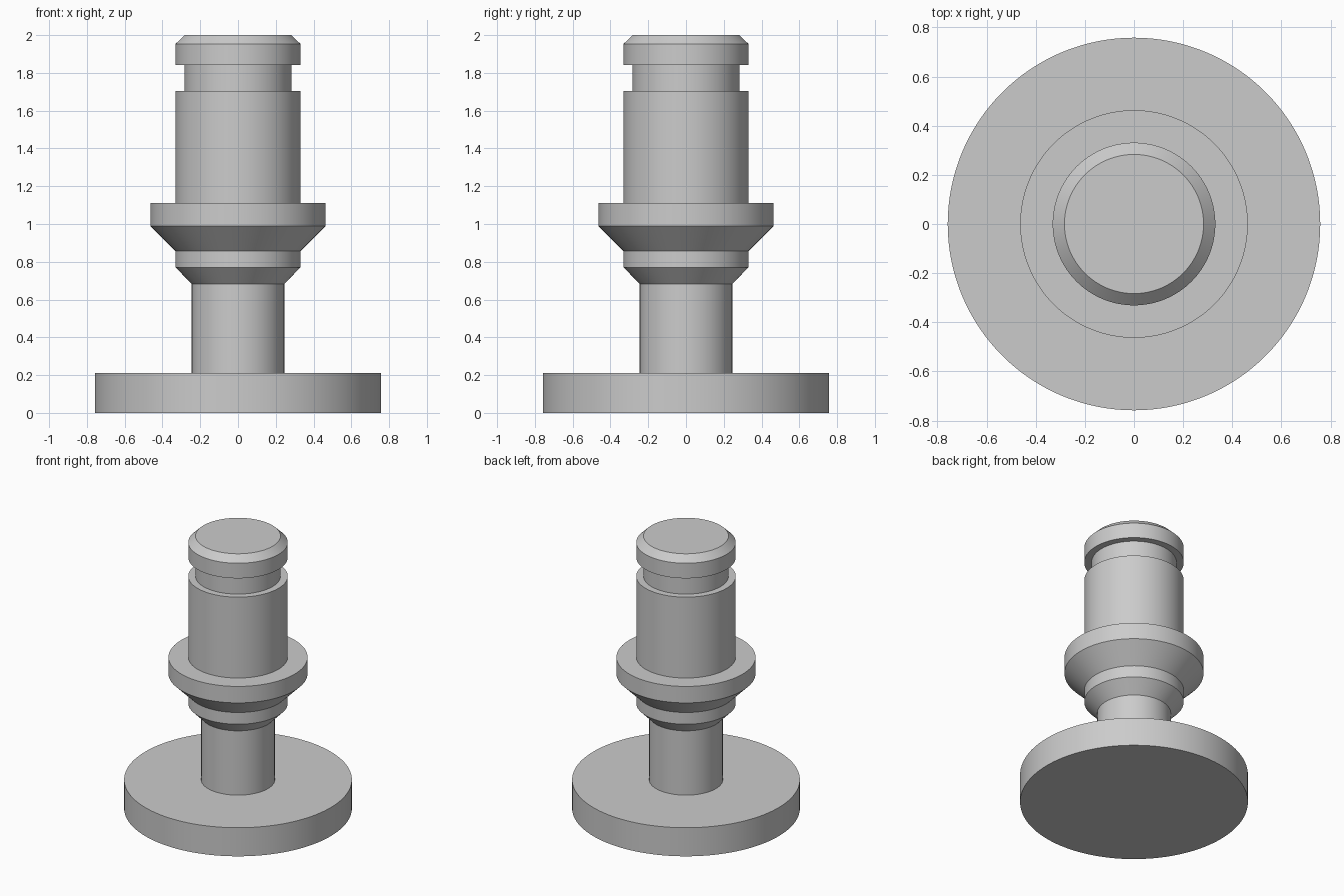
import bpy, bmesh, math

if "Cube" in bpy.data.objects:
    bpy.data.objects.remove(bpy.data.objects["Cube"])

SEGMENTS = 128

# Outline of the turned pin, (radius, height) from the base to the tip
PROFILE = [
    (0.758, 0.0), (0.758, 0.21),      # base disc
    (0.245, 0.21), (0.245, 0.682),    # neck
    (0.331, 0.771), (0.331, 0.857),   # lower ring
    (0.463, 0.989), (0.463, 1.11),    # collar
    (0.331, 1.11), (0.331, 1.704),    # shaft
    (0.283, 1.704), (0.283, 1.842),   # groove
    (0.331, 1.842), (0.331, 1.953),   # head
    (0.283, 2.0),                     # chamfered tip
]

grey = bpy.data.materials.new("plain grey")
grey.diffuse_color = (0.6, 0.6, 0.6, 1.0)
grey.use_nodes = True
grey.node_tree.nodes["Principled BSDF"].inputs["Base Color"].default_value = grey.diffuse_color


def lathe(name, profile, material):
    bm = bmesh.new()
    rings = []
    for r, z in profile:
        rings.append([bm.verts.new((r * math.cos(2 * math.pi * i / SEGMENTS),
                                    r * math.sin(2 * math.pi * i / SEGMENTS), z))
                      for i in range(SEGMENTS)])
    for low, high in zip(rings, rings[1:]):
        for i in range(SEGMENTS):
            j = (i + 1) % SEGMENTS
            bm.faces.new((low[i], low[j], high[j], high[i]))
    # flat end caps
    bm.faces.new(rings[0][::-1])
    bm.faces.new(rings[-1])
    bmesh.ops.recalc_face_normals(bm, faces=bm.faces)
    mesh = bpy.data.meshes.new(name)
    bm.to_mesh(mesh)
    bm.free()
    mesh.materials.append(material)
    obj = bpy.data.objects.new(name, mesh)
    bpy.context.collection.objects.link(obj)
    return obj


pin = lathe("turned_pin", PROFILE, grey)
bpy.ops.object.select_all(action='DESELECT')
pin.select_set(True)
bpy.context.view_layer.objects.active = pin
bpy.ops.object.shade_smooth_by_angle(angle=math.radians(30))
